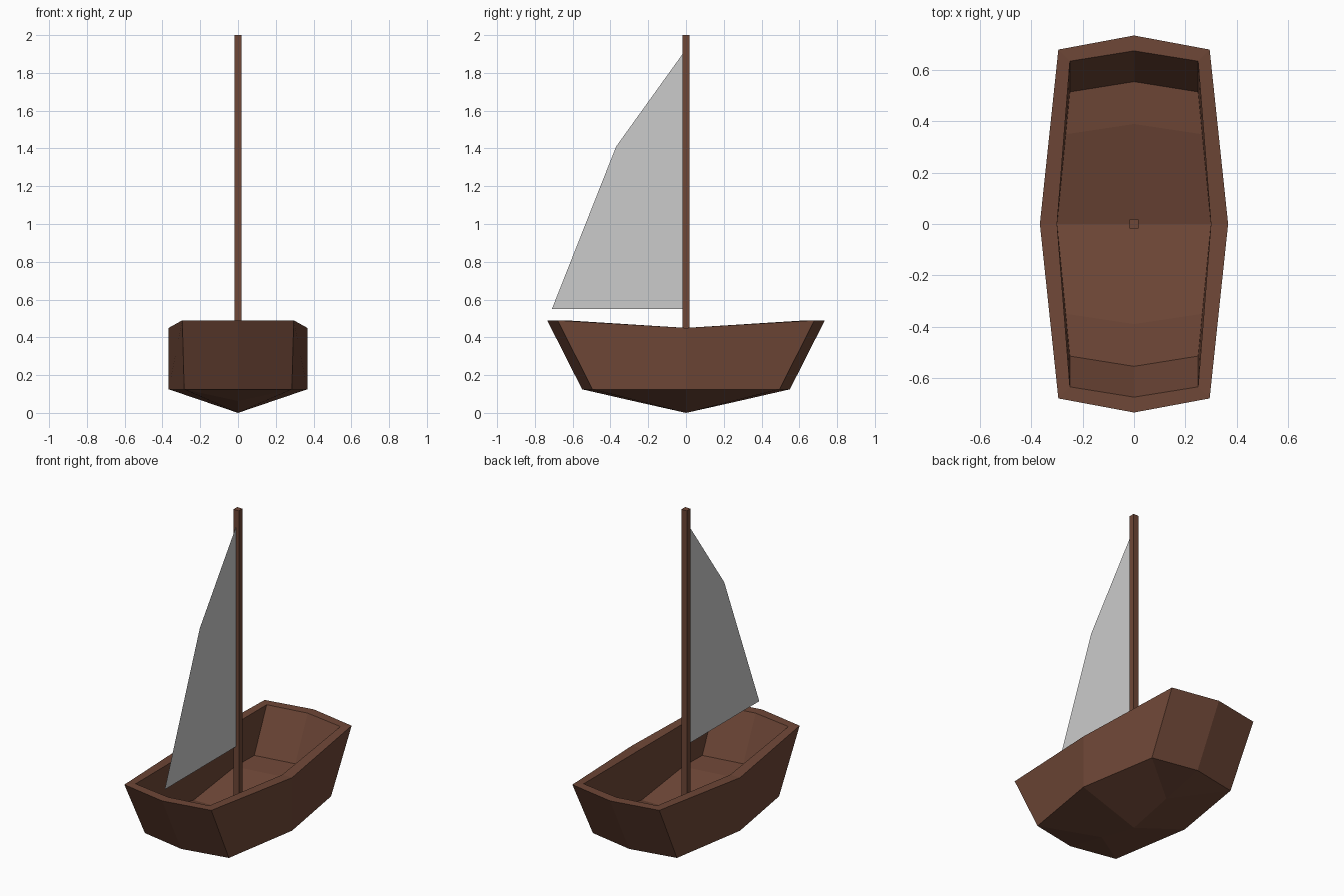
import bpy, bmesh

if "Cube" in bpy.data.objects:
    bpy.data.objects.remove(bpy.data.objects["Cube"])


def make_object(name, points, faces, material=None):
    mesh = bpy.data.meshes.new(name)
    mesh.from_pydata(points, [], faces)
    obj = bpy.data.objects.new(name, mesh)
    bpy.context.collection.objects.link(obj)
    if material:
        mesh.materials.append(material)
    return obj


wood = bpy.data.materials.new("brown_wood")
wood.diffuse_color = (0.157, 0.063, 0.038, 1)
wood.use_nodes = True
wood.node_tree.nodes["Principled BSDF"].inputs["Base Color"].default_value = wood.diffuse_color

# Hull: one quarter, from rim to keel and floor, mirrored across both axes
quarter = {
    "rim_end": (0, 0.735, 0.49), "rim_corner": (0.295, 0.68, 0.49), "rim_side": (0.367, 0, 0.45),
    "in_end": (0, 0.675, 0.49), "in_corner": (0.25, 0.635, 0.49), "in_side": (0.30, 0, 0.45),
    "low_end": (0, 0.55, 0.125), "low_corner": (0.285, 0.495, 0.125), "low_side": (0.367, 0, 0.125),
    "keel_mid": (0, 0.28, 0.063), "keel": (0, 0, 0),
    "floor_end": (0, 0.555, 0.225), "floor_corner": (0.25, 0.515, 0.225),
    "step_mid": (0, 0.39, 0.215), "step_side": (0.266, 0.35, 0.215),
    "floor_mid": (0, 0, 0.135), "floor_side": (0.30, 0, 0.135),
}
panels = [
    "rim_end in_end in_corner rim_corner", "rim_corner in_corner in_side rim_side",
    "rim_end rim_corner low_corner low_end", "rim_corner rim_side low_side low_corner",
    "low_end low_corner keel_mid", "low_corner low_side keel keel_mid",
    "in_corner in_end floor_end floor_corner",
    "in_side in_corner floor_corner step_side floor_side",
    "floor_corner floor_end step_mid step_side", "step_side step_mid floor_mid floor_side",
]
names = list(quarter)
hull = make_object("hull", list(quarter.values()),
                   [[names.index(n) for n in p.split()] for p in panels], wood)
mirror = hull.modifiers.new("mirror", "MIRROR")
mirror.use_axis = (True, True, False)

# Mast: square post standing on the floor
bpy.ops.mesh.primitive_cube_add(size=1, location=(0, 0, 1.06))
mast = bpy.context.object
mast.name = "mast"
mast.scale = (0.036, 0.036, 1.88)
mast.data.materials.append(wood)

# Sail: single flat sheet behind the mast line
make_object("sail", [(0, 0, 0.55), (0, 0, 1.925), (0, -0.37, 1.41), (0, -0.71, 0.55)], [(0, 1, 2, 3)])
